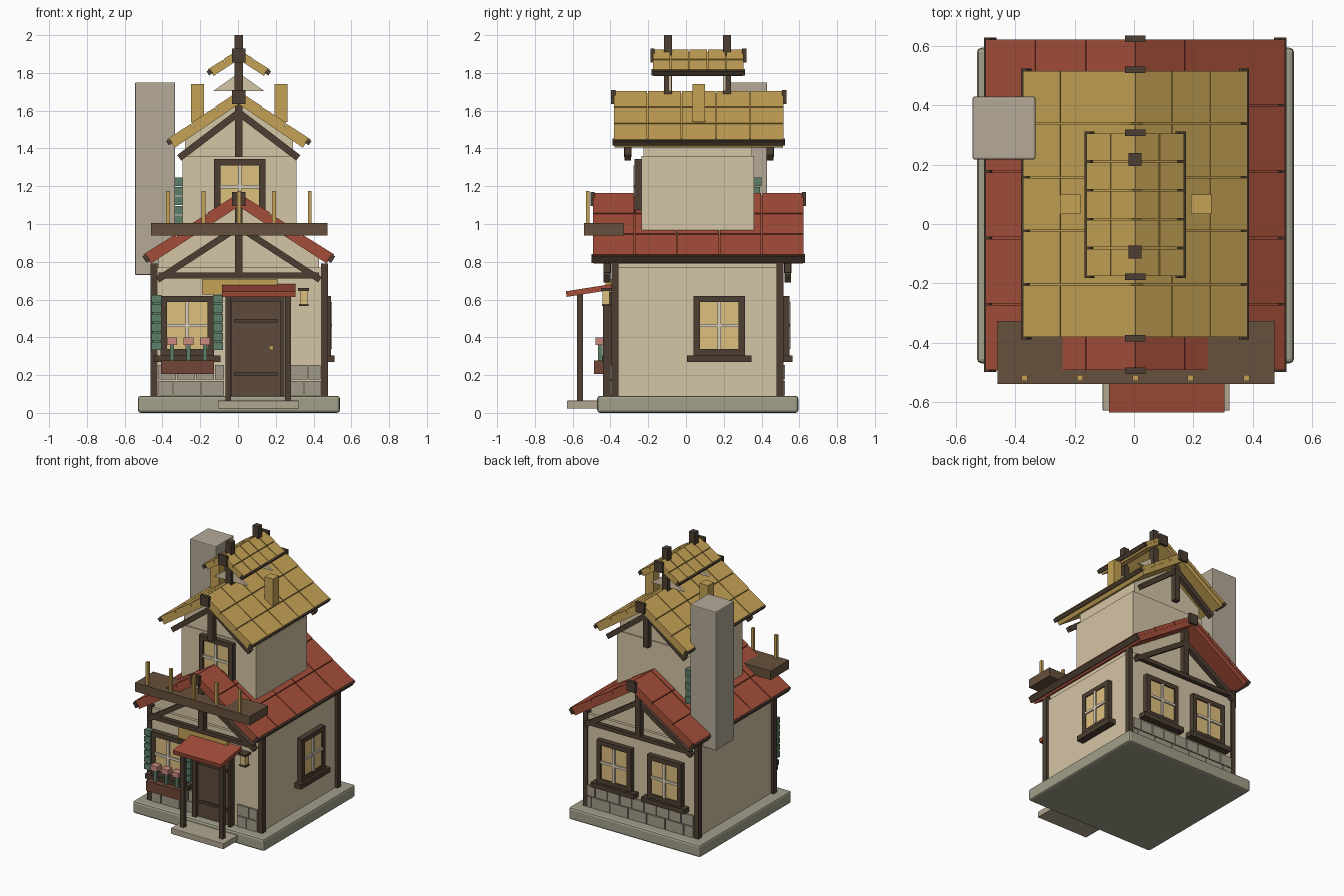
import bpy, bmesh, math
from mathutils import Vector, Matrix

if "Cube" in bpy.data.objects:
    bpy.data.objects.remove(bpy.data.objects["Cube"])

MATS = {}
COLORS = dict(cream="D3C3A4", wood="4E4136", plank="66523F", door="5F4B3D", stone="A09D88",
              brick="A19A88", red="A34F3C", yellow="C4A156", glass="DDBE7E", green="5F7F68",
              pink="C98A80", chimney="B3A896", bar="D8CDB8", box="70483A", step="AFA58F")

def mat(c):
    if c not in MATS:
        m = bpy.data.materials.new(c)
        rgb = [(int(COLORS[c][i:i + 2], 16) / 255) ** 2.2 for i in (0, 2, 4)]
        m.diffuse_color = (*rgb, 1)
        m.use_nodes = True
        m.node_tree.nodes["Principled BSDF"].inputs["Base Color"].default_value = m.diffuse_color
        MATS[c] = m
    return MATS[c]

def finish(name, bm, color, bevel=0):
    bmesh.ops.recalc_face_normals(bm, faces=bm.faces)
    me = bpy.data.meshes.new(name)
    bm.to_mesh(me)
    bm.free()
    me.materials.append(mat(color))
    ob = bpy.data.objects.new(name, me)
    bpy.context.collection.objects.link(ob)
    if bevel:
        b = ob.modifiers.new("bevel", 'BEVEL')
        b.width, b.segments = bevel, 2
    return ob

def boxes(name, color, items, bevel=0):
    """Axis-aligned boxes given as x0, x1, y0, y1, z0, z1."""
    bm = bmesh.new()
    for x0, x1, y0, y1, z0, z1 in items:
        m = Matrix.Translation(((x0 + x1) / 2, (y0 + y1) / 2, (z0 + z1) / 2))
        bmesh.ops.create_cube(bm, size=1, matrix=m @ Matrix.Diagonal((abs(x1 - x0), abs(y1 - y0), z1 - z0, 1)))
    return finish(name, bm, color, bevel)

def prism(name, color, pts, y0, y1):
    """Profile in the x-z plane, extruded along y."""
    bm = bmesh.new()
    f = bm.faces.new([bm.verts.new((x, y0, z)) for x, z in pts])
    r = bmesh.ops.extrude_face_region(bm, geom=[f])
    bmesh.ops.translate(bm, vec=(0, y1 - y0, 0), verts=[v for v in r['geom'] if isinstance(v, bmesh.types.BMVert)])
    return finish(name, bm, color)

CX = 0.004

def roof(name, color, hx, y0, y1, zr, ze, t, rows, cols, fascia):
    """Gabled roof of tilted tiles on an underlay, with eave strips and ridge clamps."""
    tiles, strips = bmesh.new(), bmesh.new()
    L, a = math.hypot(hx, zr - ze), math.atan2(zr - ze, hx)
    def slab(bm, s, u0, u1, v0, v1, n0, n1, tilt=0):
        u, n = (u0 + u1) / 2, (n0 + n1) / 2
        loc = Vector((CX + s * (math.cos(a) * u + math.sin(a) * n), (v0 + v1) / 2,
                      zr - math.sin(a) * u + math.cos(a) * n))
        m = Matrix.Translation(loc) @ Matrix.Rotation(s * (a + tilt), 4, 'Y')
        bmesh.ops.create_cube(bm, size=1, matrix=m @ Matrix.Diagonal((u1 - u0, v1 - v0, n1 - n0, 1)))
    du, dv = L / rows, (y1 - y0) / cols
    for s in (-1, 1):
        slab(tiles, s, 0, L - 0.012, y0 + 0.006, y1 - 0.006, -t, -0.018)
        for r in range(rows):
            for c in range(cols):
                slab(tiles, s, r * du, (r + 1) * du - 0.004, y0 + c * dv + 0.003, y0 + (c + 1) * dv - 0.003,
                     -0.024, 0, -0.02)
        slab(strips, s, L - 0.018, L + 0.006, y0 - 0.004, y1 + 0.004, -fascia, -0.004)
    finish(name + "_tiles", tiles, color)
    finish(name + "_eave_strips", strips, "wood")
    boxes(name + "_ridge_clamps", "wood", [(CX - .035, CX + .035, y - .011, y + .011, zr - .07, zr + .005)
                                           for y in (y0, y1)])

def truss(name, hx, z_top, z_low, k0, k1, ys, w=0.036, tie=None):
    """Sloping braces and king post at the given gable planes."""
    bm = bmesh.new()
    L, a = math.hypot(hx, z_top - z_low), math.atan2(z_top - z_low, hx)
    for y in ys:
        for s in (-1, 1):
            m = Matrix.Translation((CX + s * hx / 2, y, (z_top + z_low) / 2)) @ Matrix.Rotation(s * a, 4, 'Y')
            bmesh.ops.create_cube(bm, size=1, matrix=m @ Matrix.Diagonal((L, .035, w, 1)))
    finish(name + "_braces", bm, "wood")
    boxes(name + "_king_posts", "wood", [(CX - .021, CX + .021, y - .02, y + .02, k0, k1) for y in ys])
    if tie:
        boxes(name + "_tie_beams", "wood", [(CX - tie[0], CX + tie[0], y - .015, y + .015, tie[1], tie[2]) for y in ys])

FACE = {'front': lambda u, d: (u, -0.39 - d), 'back': lambda u, d: (u, 0.51 + d),
        'right': lambda u, d: (0.455 + d, u), 'upper': lambda u, d: (u, -0.235 - d)}

def window(name, face, u0, u1, z0, z1, sill=True):
    def B(a, b, d0, d1, lo, hi):
        p, q = FACE[face](a, d0), FACE[face](b, d1)
        return (min(p[0], q[0]), max(p[0], q[0]), min(p[1], q[1]), max(p[1], q[1]), lo, hi)
    w, um, zm = 0.034, (u0 + u1) / 2, (z0 + z1) / 2
    boxes(name + "_frame", "wood", [B(u0, u0 + w, -.01, .038, z0, z1), B(u1 - w, u1, -.01, .038, z0, z1),
                                    B(u0 + w, u1 - w, -.01, .038, z1 - w, z1), B(u0 + w, u1 - w, -.01, .038, z0, z0 + w)])
    boxes(name + "_pane", "glass", [B(u0 + w, u1 - w, -.01, .03, z0 + w, z1 - w)])
    boxes(name + "_bars", "bar", [B(um - .009, um + .009, .02, .042, z0 + w, z1 - w),
                                  B(u0 + w, u1 - w, .02, .04, zm - .009, zm + .009)])
    if sill:
        boxes(name + "_sill", "wood", [B(u0 - .035, u1 + .035, -.01, .055, z0 - .036, z0)])

# foundation and step
boxes("foundation", "stone", [(-.53, .54, -.47, .595, 0, .09)], .015)
boxes("door_step", "step", [(-.106, .323, -.63, -.40, .022, .065)], .004)

# walls and gables
boxes("lower_walls", "cream", [(-.44, .455, -.39, .51, .09, .77)])
prism("lower_gable", "cream", [(-.42, .77), (.43, .77), (.43, .82), (CX, 1.10), (-.42, .82)], -.37, .49)
boxes("upper_walls", "cream", [(-.295, .31, -.235, .36, .88, 1.36)])
prism("upper_gable", "cream", [(-.28, 1.36), (.29, 1.36), (.29, 1.45), (CX, 1.645), (-.28, 1.45)], -.225, .35)
boxes("corner_posts", "wood", [(x, x + .036, y, y + .038, .09, .79) for x in (-.463, .44) for y in (-.395, .478)])

# stone cladding, two staggered courses on front and back
bricks = []
for y0, y1, spans in ((-.403, -.38, ((-.425, -.07), (.27, .44))), (.50, .523, ((-.425, .44),))):
    for a, b in spans:
        for row in range(2):
            x = a
            step = .1 if row else .15
            while x < b - .01:
                e = min(b, x + (step if x > a or row else .08))
                bricks.append((x + .003, e - .003, y0, y1, .093 + row * .083, .17 + row * .083))
                x = e
boxes("stone_cladding", "brick", bricks)

# roofs
roof("lower_roof", "red", .508, -.495, .625, 1.165, .835, .06, 3, 5, .045)
roof("upper_roof", "yellow", .382, -.385, .52, 1.705, 1.445, .058, 3, 5, .03)
roof("cupola_roof", "yellow", .168, -.178, .308, 1.925, 1.815, .045, 2, 5, .03)
truss("lower_truss", .43, .985, .705, .74, 1.11, (-.418, .538), .034, (.425, .712, .742))
truss("upper_truss", .315, 1.59, 1.35, 1.355, 1.65, (-.308, .445))

# cupola supports
boxes("cupola_posts", "wood", [(-.018, .026, y - .022, y + .022, 1.66, 2.0) for y in (-.095, .217)])
for i, y in enumerate((-.085, .205)):
    prism(f"cupola_gable_{i}", "cream", [(-.13, 1.705), (.138, 1.705), (CX, 1.80)], y - .008, y + .008)
boxes("roof_stubs", "yellow", [(-.25, -.18, .034, .1, 1.54, 1.74), (.193, .262, .034, .1, 1.54, 1.74)])

# chimney with a bracket beside it
boxes("chimney", "chimney", [(-.545, -.333, .218, .43, .73, 1.75)], .006)
boxes("upper_shutter", "green", [(-.333, -.27, .36, .40 - .008 * (i % 2), 1.0 + i * .05, 1.046 + i * .05) for i in range(5)])

# balcony shelf with pegs
boxes("balcony", "plank", [(-.46, .474, -.54, -.327, .94, 1.005)])
boxes("balcony_pegs", "yellow", [(x - .01, x + .01, -.53, -.51, 1.0, 1.175) for x in (-.37, -.182, .005, .191, .38)])

# windows
window("front_window", 'front', -.41, -.128, .305, .62)
window("side_window", 'right', .04, .312, .305, .62)
window("back_window_a", 'back', .065, .345, .305, .62)
window("back_window_b", 'back', -.345, -.065, .305, .62)
window("upper_window", 'upper', -.126, .145, 1.05, 1.345, False)

# slatted shutters
boxes("shutters", "green", [(x, x + .053, -.437, -.40, .332 + i * .05, .374 + i * .05)
                            for x in (-.457, -.133) for i in range(6)] +
      [(x + .005, x + .048, -.425, -.395, .332, .62) for x in (-.457, -.133)])

# flower box
boxes("flower_box", "box", [(-.407, -.127, -.487, -.42, .205, .278)])
fx = (-.35, -.262, -.175)
boxes("flower_stems", "green", [(x - .011, x + .011, -.465, -.443, .27, .365) for x in fx])
boxes("flower_heads", "pink", [(x - .027, x + .027, -.48, -.43, .36, .398) for x in fx])

# door
boxes("door", "door", [(-.035, .225, -.415, -.38, .075, .59)])
boxes("door_frame", "wood", [(-.065, -.035, -.44, -.38, .065, .64), (.225, .245, -.44, -.38, .065, .64),
                             (-.065, .245, -.44, -.38, .59, .62)])
boxes("door_straps", "wood", [(-.02, .21, -.425, -.41, z, z + .02) for z in (.195, .478)])
boxes("door_knob", "yellow", [(.163, .187, -.44, -.41, .333, .357)])
boxes("name_board", "yellow", [(-.19, .21, -.425, -.38, .628, .71)])

# porch canopy
boxes("porch_posts", "wood", [(x, x + .03, -.577, -.545, .06, .635) for x in (-.067, .25)])
bm = bmesh.new()
m = Matrix.Translation((.11, -.513, .648)) @ Matrix.Rotation(math.radians(9), 4, 'X')
bmesh.ops.create_cube(bm, size=1, matrix=m @ Matrix.Diagonal((.39, .245, .03, 1)))
finish("porch_canopy", bm, "red")

# lantern
boxes("lantern_glass", "glass", [(.327, .367, -.442, -.405, .575, .645)])
boxes("lantern_caps", "wood", [(.317, .377, -.45, -.39, .645, .66), (.322, .372, -.446, -.40, .565, .577)])
